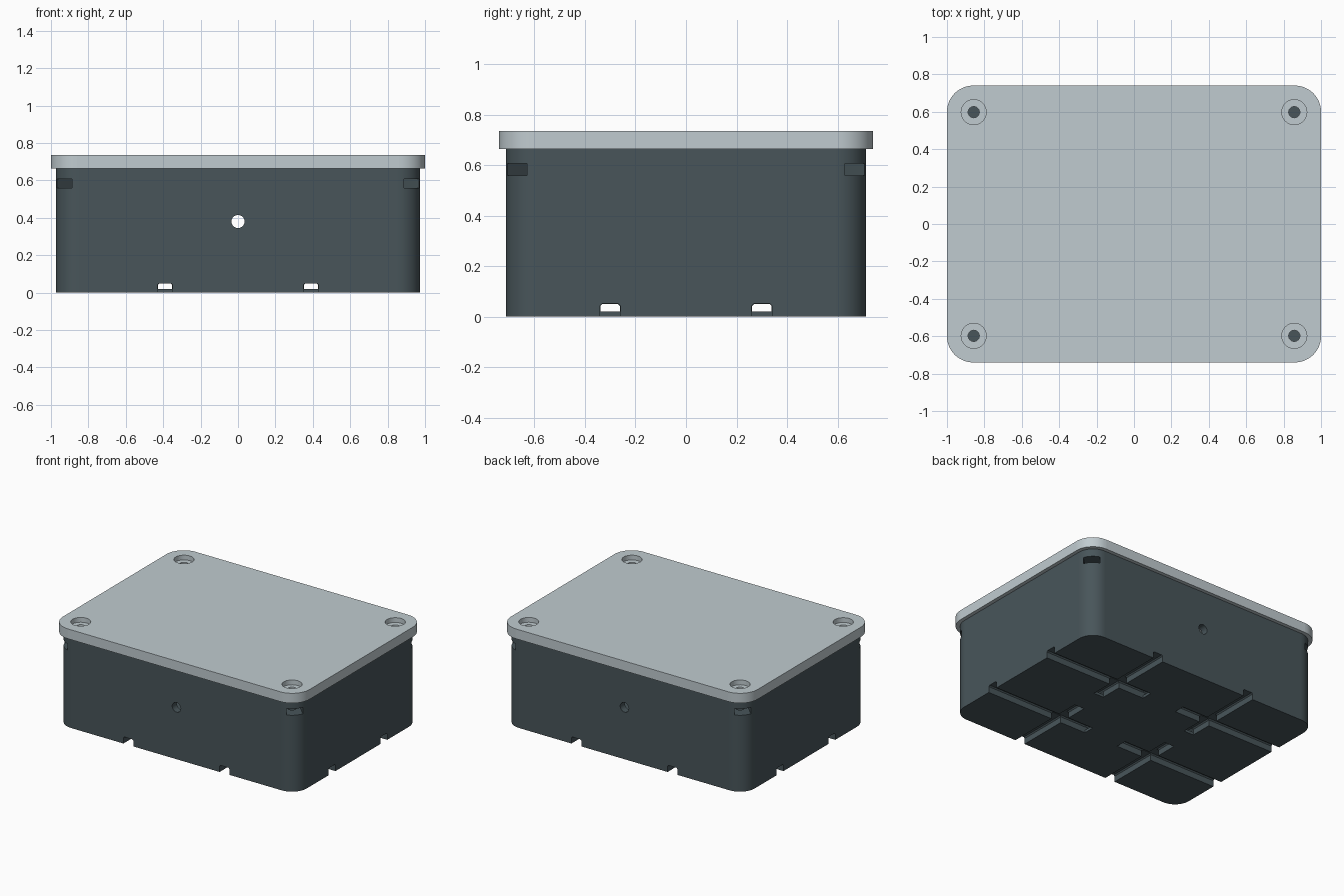
import bpy, bmesh, math
from mathutils import Matrix

cube = bpy.data.objects.get("Cube")
if cube:
    bpy.data.objects.remove(cube, do_unlink=True)


def material(name, rgb):
    mat = bpy.data.materials.new(name)
    mat.use_nodes = True
    mat.diffuse_color = (*rgb, 1)
    mat.node_tree.nodes["Principled BSDF"].inputs["Base Color"].default_value = (*rgb, 1)
    return mat


dark_slate = material("dark slate", (0.065, 0.091, 0.102))
pale_grey = material("pale grey", (0.53, 0.6, 0.63))


def prism(name, outline, z0, z1, mat, matrix=Matrix()):
    """Extrude a flat outline from z0 to z1, then place it with a matrix."""
    bm = bmesh.new()
    face = bm.faces.new([bm.verts.new((x, y, z0)) for x, y in outline])
    new = bmesh.ops.extrude_face_region(bm, geom=[face])["geom"]
    verts = [v for v in new if isinstance(v, bmesh.types.BMVert)]
    bmesh.ops.translate(bm, verts=verts, vec=(0, 0, z1 - z0))
    bmesh.ops.transform(bm, verts=bm.verts, matrix=matrix)
    bmesh.ops.recalc_face_normals(bm, faces=bm.faces)
    mesh = bpy.data.meshes.new(name)
    bm.to_mesh(mesh)
    bm.free()
    obj = bpy.data.objects.new(name, mesh)
    bpy.context.collection.objects.link(obj)
    mesh.materials.append(mat)
    return obj


def rounded(hx, hy, r, steps=12):
    points = []
    for i, (sx, sy) in enumerate([(1, 1), (-1, 1), (-1, -1), (1, -1)]):
        for k in range(steps + 1):
            a = (i + k / steps) * math.pi / 2
            points.append((sx * (hx - r) + r * math.cos(a), sy * (hy - r) + r * math.sin(a)))
    return points


def rect(x0, x1, y0, y1):
    return [(x0, y0), (x1, y0), (x1, y1), (x0, y1)]


def circle(x, y, r, n=32):
    return [(x + r * math.cos(i * math.tau / n), y + r * math.sin(i * math.tau / n)) for i in range(n)]


def channel(w, bottom, top, c=0.008):
    """Channel section with chamfered upper corners."""
    return [(-w, bottom), (w, bottom), (w, top - c), (w - c, top), (c - w, top), (-w, top - c)]


def cut(target, outline, z0, z1, matrix=Matrix()):
    cutter = prism("cutter", outline, z0, z1, target.data.materials[0], matrix)
    cutter.hide_render = True
    mod = target.modifiers.new("cut", "BOOLEAN")
    mod.operation, mod.solver, mod.object = "DIFFERENCE", "EXACT", cutter
    bpy.context.view_layer.objects.active = target
    bpy.ops.object.modifier_apply(modifier=mod.name)
    bpy.data.objects.remove(cutter, do_unlink=True)


# Main parts
SEAM, TOP = 0.663, 0.735
SX, SY = 0.857, 0.598
body = prism("box_body", rounded(0.973, 0.713, 0.12), 0, SEAM, dark_slate)
lid = prism("lid", rounded(1.0, 0.74, 0.14), SEAM, TOP, pale_grey)

# Hollow interior, leaving solid corner posts
cut(body, rect(-0.92, 0.92, -0.44, 0.44), 0.09, 0.8)
cut(body, rect(-0.7, 0.7, -0.66, 0.66), 0.092, 0.81)

# Round cable hole through front and back walls
upright = Matrix.Rotation(math.pi / 2, 4, "X")
cut(body, circle(0, 0.38, 0.035), -1, 1, upright)

# Strap channels: open grooves from each edge, joined by a tunnel under the middle
turned = Matrix.Rotation(math.pi / 2, 4, "Z") @ upright
for s in (-1, 1):
    for offset, turn, gap, top in (((s * 0.39, 0, 0), upright, 0.1, 0.05),
                                   ((0, s * 0.3, 0), turned, 0.14, 0.052)):
        place = Matrix.Translation(offset) @ turn
        cut(body, channel(0.04, -0.1, top), gap, 1.2, place)
        cut(body, channel(0.04, -0.1, top), -1.2, -gap, place)
        cut(body, channel(0.038, 0.02, top - 0.001), -gap - 0.04, gap + 0.04, place)

# Corner screw holes, counterbores and diagonal nut slots
for sx in (-1, 1):
    for sy in (-1, 1):
        x, y = sx * SX, sy * SY
        cut(lid, circle(x, y, 0.067), TOP - 0.035, 1)
        cut(lid, circle(x, y, 0.03), 0.5, 1)
        cut(body, circle(x, y, 0.03), 0.45, 1)
        spin = Matrix.Translation((x, y, 0)) @ Matrix.Rotation(math.atan2(sy, sx), 4, "Z")
        cut(body, rect(-0.06, 0.3, -0.055, 0.055), 0.56, 0.607, spin)

# Smooth the rounded corners and bores, keep edges sharp and broad walls flat
bpy.ops.object.select_all(action="DESELECT")
for obj in (body, lid):
    obj.select_set(True)
bpy.context.view_layer.objects.active = body
bpy.ops.object.shade_smooth_by_angle(angle=math.radians(30))
for obj in (body, lid):
    for poly in obj.data.polygons:
        if max(abs(n) for n in poly.normal) > 0.9999:
            poly.use_smooth = False
